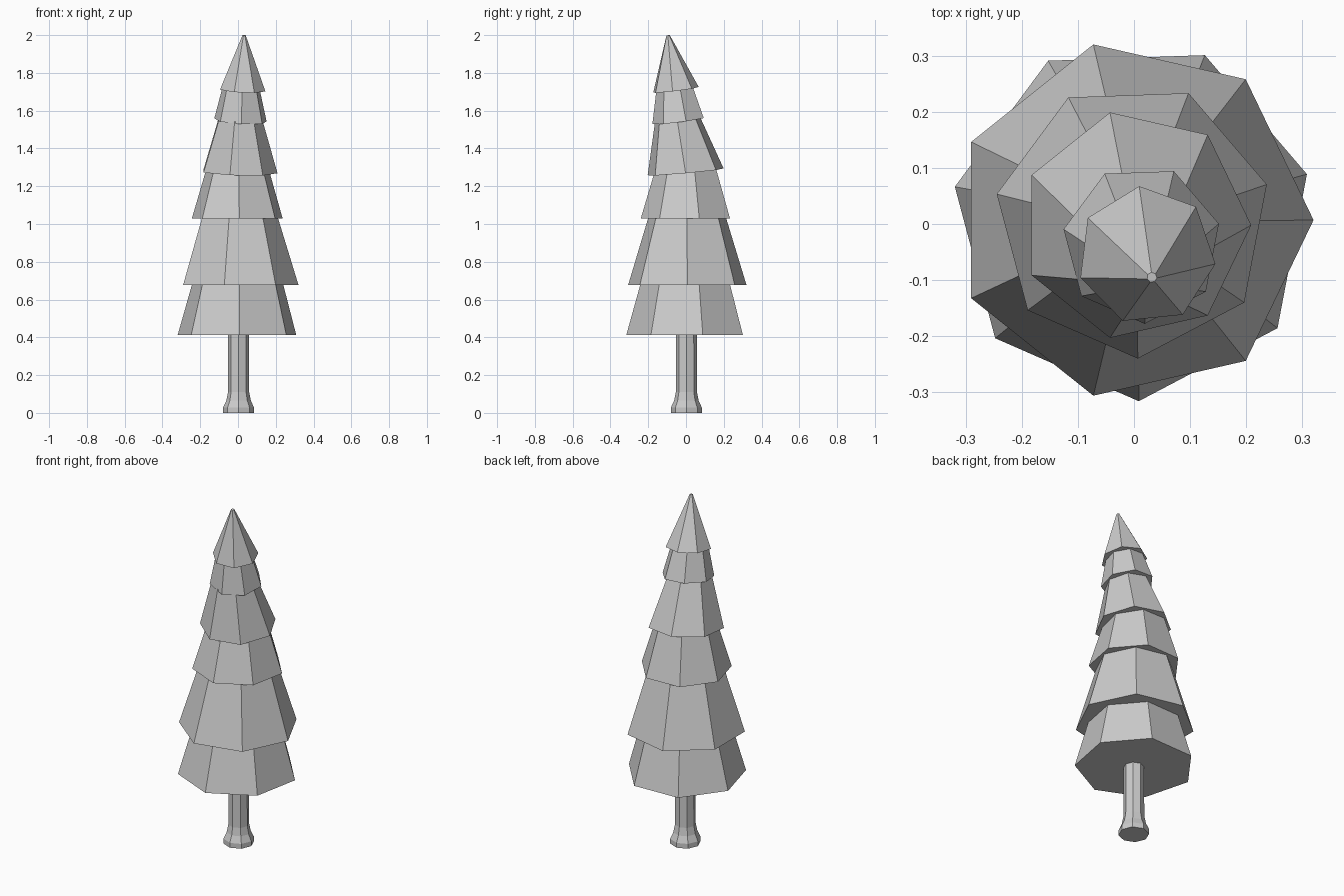
import bpy, bmesh
from math import cos, sin, radians, tau

if "Cube" in bpy.data.objects:
    bpy.data.objects.remove(bpy.data.objects["Cube"])


def ring(bm, n, phase, r, c, slope=(0, 0)):
    # regular n-gon around c, lying on a plane tilted by slope (dz/dx, dz/dy)
    out = []
    for i in range(n):
        a = radians(phase) + tau * i / n
        x, y = r * cos(a), r * sin(a)
        out.append(bm.verts.new((c[0] + x, c[1] + y,
                                 c[2] + x * slope[0] + y * slope[1])))
    return out


def loft(name, n, rings):
    # skin a stack of rings and cap both ends
    bm = bmesh.new()
    rs = [ring(bm, n, *r) for r in rings]
    for lo, hi in zip(rs, rs[1:]):
        for i in range(n):
            j = (i + 1) % n
            bm.faces.new((lo[i], lo[j], hi[j], hi[i]))
    bm.faces.new(rs[0][::-1])
    bm.faces.new(rs[-1])
    me = bpy.data.meshes.new(name)
    bm.to_mesh(me)
    bm.free()
    ob = bpy.data.objects.new(name, me)
    bpy.context.collection.objects.link(ob)
    return ob


# trunk with flared foot
loft("trunk", 8, [(0, r, (0.003, 0.002, z)) for r, z in
                  ((0.082, 0), (0.082, 0.028), (0.065, 0.065),
                   (0.056, 0.11), (0.055, 0.43))])

# foliage tiers: phase, base (radius, centre, slope), top (radius, centre, slope)
flat, lean4, lean5, lean6 = (0, 0), (-0.03, 0.09), (-0.06, 0.13), (-0.05, 0.12)
tiers = [
    (14.9, (0.322, (-0.003, 0.006, 0.413), flat), (0.245, (0, 0.006, 0.69), flat)),
    (0.0, (0.321, (-0.001, 0.007, 0.678), flat), (0.209, (0, 0.006, 1.04), flat)),
    (14.9, (0.247, (-0.002, 0.007, 1.028), flat), (0.17, (0, 0.002, 1.285), lean4)),
    (0.0, (0.206, (0.003, -0.002, 1.275), lean4), (0.121, (0.009, -0.046, 1.555), lean5)),
    (14.9, (0.142, (0.014, -0.036, 1.547), lean5), (0.1, (0.017, -0.057, 1.72), lean6)),
    (-7.0, (0.124, (0.022, -0.056, 1.71), lean6), (0.009, (0.032, -0.095, 1.999), lean6)),
]
for k, (phase, base, top) in enumerate(tiers, 1):
    loft(f"foliage_tier_{k}", 7, [(phase, *base), (phase, *top)])
